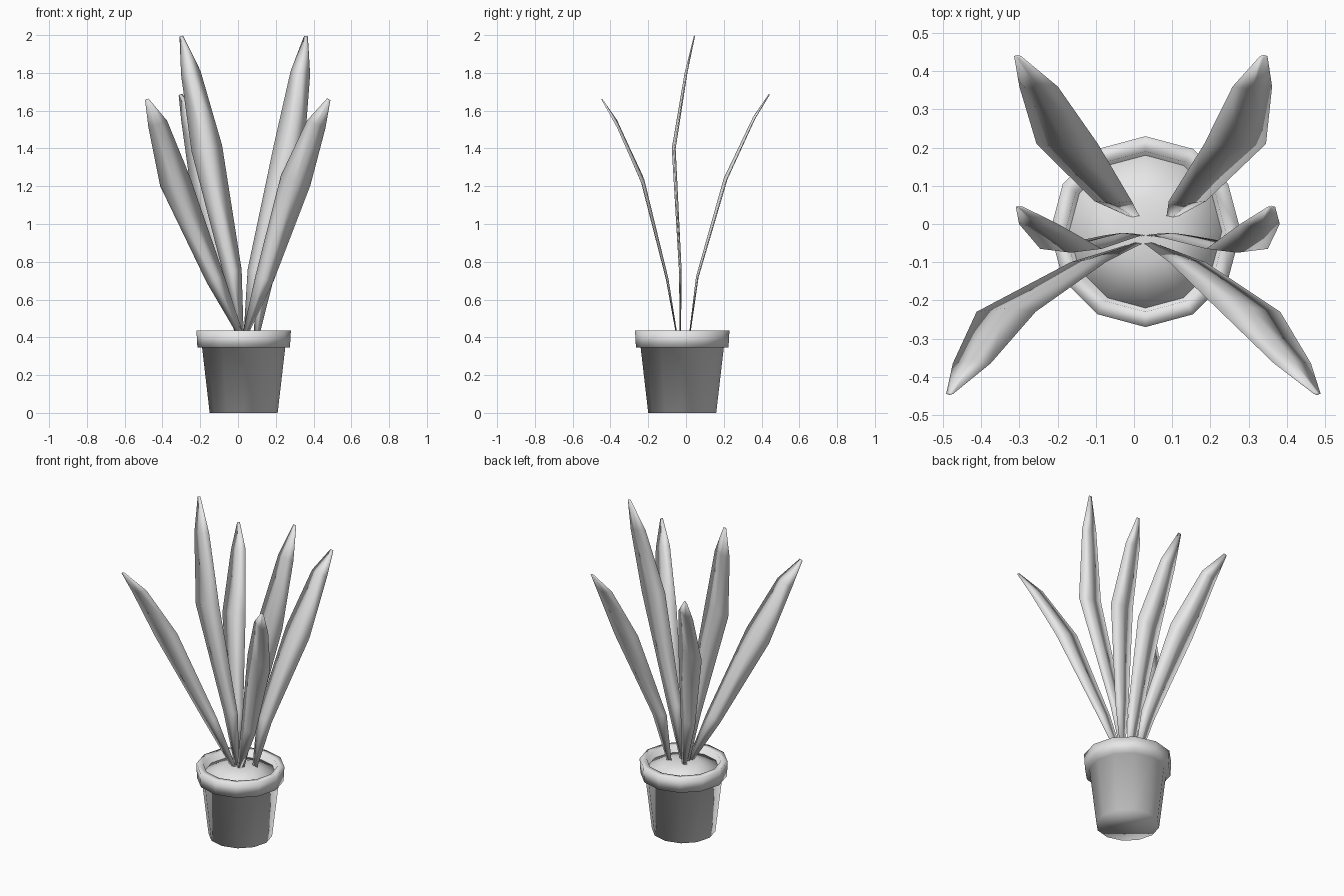
import bpy, bmesh, math
from mathutils import Vector

old = bpy.data.objects.get("Cube")
if old:
    bpy.data.objects.remove(old, do_unlink=True)

# One plain grey for everything
grey = bpy.data.materials.new("plain_grey")
grey.use_nodes = True
grey.diffuse_color = (0.8, 0.8, 0.8, 1)
grey.node_tree.nodes["Principled BSDF"].inputs["Base Color"].default_value = (0.8, 0.8, 0.8, 1)


def finish(name, bm):
    """Turn a bmesh into a smooth shaded, coloured object."""
    bmesh.ops.recalc_face_normals(bm, faces=bm.faces)
    for face in bm.faces:
        face.smooth = True
    mesh = bpy.data.meshes.new(name)
    bm.to_mesh(mesh)
    bm.free()
    mesh.materials.append(grey)
    obj = bpy.data.objects.new(name, mesh)
    bpy.context.collection.objects.link(obj)
    return obj


def bridge(bm, rings):
    """Join successive closed rings of vertices and cap both ends."""
    for low, high in zip(rings, rings[1:]):
        count = len(low)
        for i in range(count):
            j = (i + 1) % count
            bm.faces.new((low[i], low[j], high[j], high[i]))
    bm.faces.new(rings[0])
    bm.faces.new(rings[-1])


def lathe(name, profile, centre, sides=12):
    bm = bmesh.new()
    rings = []
    for radius, z in profile:
        ring = []
        for i in range(sides):
            a = math.tau * i / sides
            ring.append(bm.verts.new((centre[0] + radius * math.cos(a),
                                      centre[1] + radius * math.sin(a), z)))
        rings.append(ring)
    bridge(bm, rings)
    return finish(name, bm)


def leaf(name, xs, ys, zs, widths):
    """Thin lens-shaped blade; each cross-section is square to its run in x and z."""
    bm = bmesh.new()
    spine = [Vector(p) for p in zip(xs, ys, zs)]
    rings = []
    for i, (point, width) in enumerate(zip(spine, widths)):
        run = spine[min(i + 1, len(spine) - 1)] - spine[max(i - 1, 0)]
        across = Vector((run.z, 0, -run.x)).normalized()
        out = across.cross(run).normalized()
        half = across * width / 2
        bulge = out * (0.002 + width * 0.05)
        rings.append([bm.verts.new(point + d) for d in (half, bulge, -half, -bulge)])
    bridge(bm, rings)
    return finish(name, bm)


# Pot with its thick rim, and the low mound of soil
centre = (0.03, -0.02)
lathe("pot", [(0.18, 0), (0.22, 0.345), (0.245, 0.345), (0.25, 0.435),
              (0.21, 0.435), (0.195, 0.37)], centre)
lathe("soil", [(0.2, 0.375), (0.2, 0.395), (0.08, 0.435)], centre)

# Leaves in three rows, each row sharing its bend; spine x differs per leaf
rows = {
    "front": ((-0.05, -0.1, -0.23, -0.365, -0.445), (0.42, 0.71, 1.23, 1.53, 1.66)),
    "middle": ((-0.03, -0.03, -0.065, 0, 0.045), (0.42, 0.75, 1.4, 1.8, 1.995)),
    "back": ((0.02, 0.06, 0.21, 0.36, 0.44), (0.42, 0.72, 1.24, 1.56, 1.685)),
}
spines = {
    "front": ((0.01, -0.12, -0.335, -0.425, -0.483), (0.04, 0.14, 0.305, 0.415, 0.48)),
    "middle": ((0.015, -0.03, -0.165, -0.25, -0.3), (0.045, 0.1, 0.27, 0.33, 0.36)),
    "back": ((0, -0.055, -0.175, -0.25, -0.305), (0.1, 0.14, 0.265, 0.31, 0.34)),
}
widths = (0.03, 0.1, 0.165, 0.105, 0.02)
for row, (ys, zs) in rows.items():
    for side, xs in zip(("right", "left"), spines[row]):
        leaf(f"{row}_{side}_leaf", xs, ys, zs, widths)
